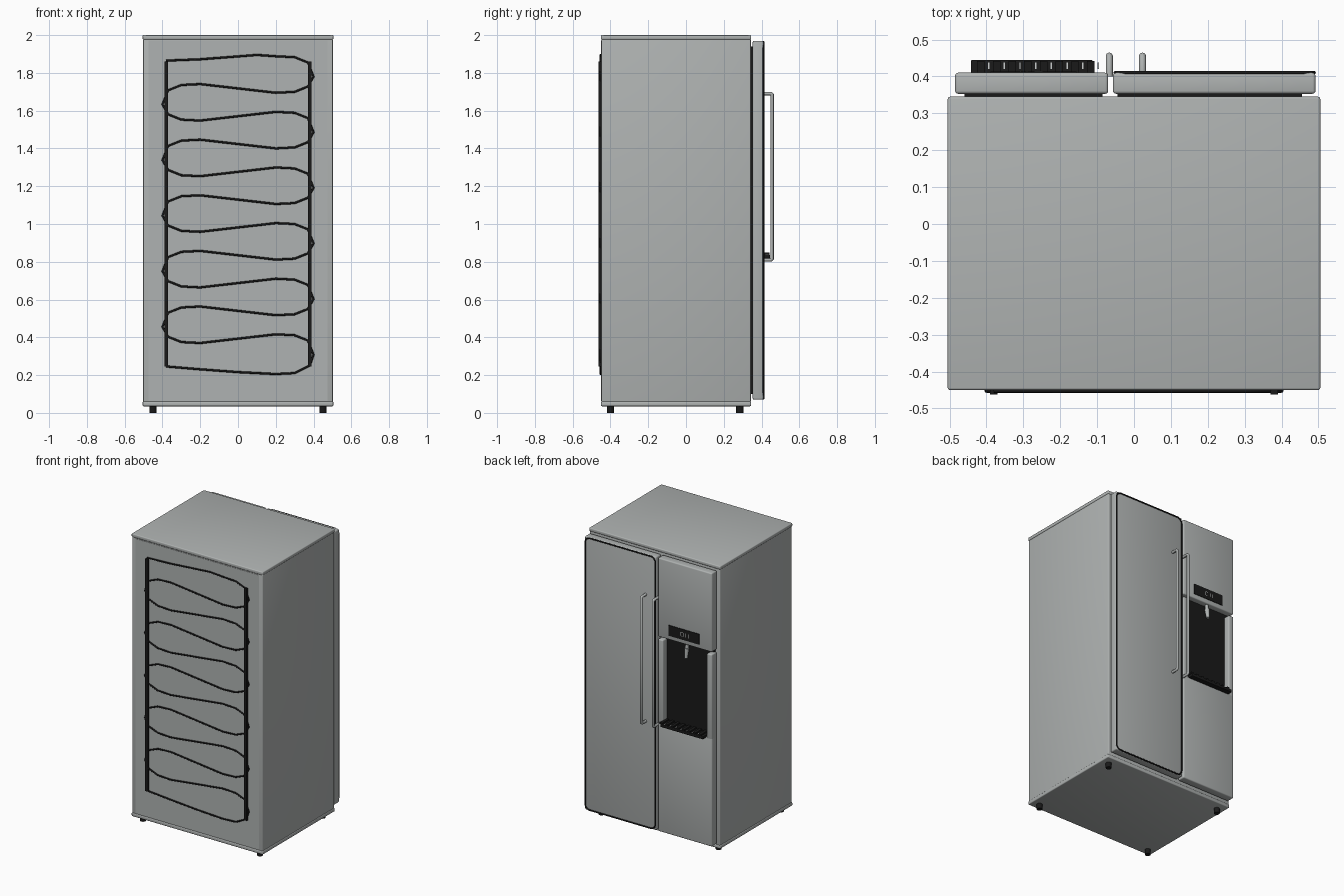
import bpy, bmesh, math
from mathutils import Vector

cube = bpy.data.objects.get("Cube")
if cube:
    bpy.data.objects.remove(cube, do_unlink=True)


def material(name, rgb):
    m = bpy.data.materials.new(name)
    m.use_nodes = True
    color = (*rgb, 1)
    m.diffuse_color = color
    m.node_tree.nodes["Principled BSDF"].inputs["Base Color"].default_value = color
    return m


STEEL = material("brushed_steel", (0.43, 0.45, 0.445))
BLACK = material("black_plastic", (0.01, 0.01, 0.01))
LIGHT = material("display_light", (0.6, 0.62, 0.62))


def smooth(obj):
    bpy.ops.object.select_all(action="DESELECT")
    obj.select_set(True)
    bpy.context.view_layer.objects.active = obj
    bpy.ops.object.shade_smooth_by_angle(angle=math.radians(35))


def link(name, data, mat):
    obj = bpy.data.objects.new(name, data)
    bpy.context.collection.objects.link(obj)
    data.materials.append(mat)
    return obj


def box(name, xs, ys, zs, mat, bevel=0.0):
    """Box between the given limits, with optional rounded edges."""
    bm = bmesh.new()
    bmesh.ops.create_cube(bm, size=1)
    for v in bm.verts:
        v.co = [lim[0] if c < 0 else lim[1] for c, lim in zip(v.co, (xs, ys, zs))]
    if bevel:
        bmesh.ops.bevel(bm, geom=bm.edges[:], offset=bevel, segments=3,
                        affect="EDGES", profile=0.5)
    mesh = bpy.data.meshes.new(name)
    bm.to_mesh(mesh)
    bm.free()
    obj = link(name, mesh, mat)
    if bevel:
        smooth(obj)
    return obj


def cylinder(name, base, top, r1, r2, sides, mat):
    """Tapered cylinder from one point to another."""
    a, b = Vector(base), Vector(top)
    bm = bmesh.new()
    bmesh.ops.create_cone(bm, cap_ends=True, segments=sides, radius1=r1,
                          radius2=r2, depth=(b - a).length)
    mesh = bpy.data.meshes.new(name)
    bm.to_mesh(mesh)
    bm.free()
    obj = link(name, mesh, mat)
    obj.location = (a + b) / 2
    obj.rotation_mode = "QUATERNION"
    obj.rotation_quaternion = (b - a).to_track_quat("Z", "Y")
    smooth(obj)
    return obj


def tube(name, points, radius, mat, closed=False):
    """Round tube along a polyline."""
    curve = bpy.data.curves.new(name, "CURVE")
    curve.dimensions = "3D"
    curve.bevel_depth = radius
    curve.bevel_resolution = 2
    curve.use_fill_caps = True
    spline = curve.splines.new("POLY")
    spline.points.add(len(points) - 1)
    for p, co in zip(spline.points, points):
        p.co = (*co, 1)
    spline.use_cyclic_u = closed
    return link(name, curve, mat)


# Cabinet
box("cabinet", (-0.502, 0.502), (-0.447, 0.343), (0.055, 1.98), STEEL, 0.006)
box("top_slab", (-0.505, 0.505), (-0.45, 0.345), (1.976, 2.0), STEEL, 0.006)
box("bottom_slab", (-0.505, 0.505), (-0.45, 0.345), (0.035, 0.06), STEEL, 0.006)
box("rear_panel", (-0.475, 0.475), (-0.449, -0.44), (0.064, 1.972), STEEL)

# Feet
for x in (-0.45, 0.45):
    for y in (-0.4, 0.285):
        cylinder("foot", (x, y, 0), (x, y, 0.04), 0.019, 0.019, 12, BLACK)

# Condenser bars and winding tube
for x in (-0.38, 0.38):
    box("condenser_bar", (x - 0.01, x + 0.01), (-0.462, -0.445), (0.245, 1.86), BLACK)
ROWS, PITCH = 12, 0.1472
coil = []
for i in range(ROWS):
    z = 1.865 - PITCH * i
    if i == ROWS - 1:
        z -= 0.025
    s = 1 if i % 2 == 0 else -1
    row = [(-0.37, 0.01), (-0.3, -0.018), (-0.2, -0.023), (0, 0),
           (0.2, 0.023), (0.3, 0.018), (0.37, -0.01), (0.4, -0.085)]
    if i == 0:
        row[:3] = [(-0.38, 0), (-0.2, 0.007)]
        row[1:3] = [(-0.2, 0.007), (0.1, 0.03)]
    if i == ROWS - 1:
        row = [(-0.38, 0.03), (-0.3, -0.01), (-0.2, -0.015), (0, -0.005),
               (0.2, 0.01), (0.38, 0.025)]
    coil += [(s * x, -0.452, z + dz) for x, dz in row]
tube("condenser_coil", coil, 0.0055, BLACK)

# Door gaskets
box("wide_door_gasket", (-0.045, 0.455), (0.34, 0.356), (0.1, 1.94), BLACK)
box("narrow_door_gasket", (-0.46, -0.085), (0.34, 0.356), (0.1, 1.94), BLACK)

# Wide door with dark rounded trim
DOOR = (0.353, 0.41)
box("wide_door", (-0.057, 0.492), DOOR, (0.07, 1.97), STEEL, 0.008)
trim = []
R = 0.035
for cx, cz, start in ((0.453, 1.93, 0), (-0.016, 1.93, 90),
                      (-0.016, 0.11, 180), (0.453, 0.11, 270)):
    for k in range(7):
        a = math.radians(start + 15 * k)
        trim.append((cx + R * math.cos(a), 0.41, cz + R * math.sin(a)))
tube("wide_door_trim", trim, 0.005, BLACK, True)

# Narrow door: upper panel, lower panel and two posts beside the dispenser
LEFT, RIGHT = -0.07, -0.485
box("narrow_door_upper", (RIGHT, LEFT), DOOR, (1.422, 1.97), STEEL, 0.008)
box("narrow_door_lower", (RIGHT, LEFT), DOOR, (0.07, 0.825), STEEL, 0.008)
for x0, x1 in ((RIGHT, RIGHT + 0.04), (LEFT - 0.04, LEFT)):
    box("dispenser_post", (x0, x1), DOOR, (0.81, 1.405), STEEL, 0.008)
box("dispenser_recess", (RIGHT + 0.01, LEFT - 0.01), (0.353, 0.368), (0.81, 1.43), BLACK)

# Drip tray with grille ribs
box("drip_tray", (-0.442, -0.112), (0.365, 0.445), (0.818, 0.838), BLACK, 0.004)
for i in range(8):
    x = -0.425 + i * 0.0425
    box("tray_rib", (x, x + 0.02), (0.37, 0.442), (0.836, 0.848), BLACK)
    box("tray_slot", (x + 0.029, x + 0.033), (0.42, 0.438), (0.837, 0.84), LIGHT)

# Water spout
cylinder("spout_neck", (-0.28, 0.385, 1.43), (-0.28, 0.39, 1.385), 0.012, 0.012, 16, STEEL)
cylinder("spout_lever", (-0.28, 0.39, 1.39), (-0.28, 0.4, 1.325), 0.016, 0.011, 16, STEEL)

# Control panel with a small clock made from bars
box("control_panel", (-0.389, -0.156), (0.405, 0.414), (1.452, 1.525), BLACK)
for x in (-0.25, -0.268, -0.29, -0.308):
    box("display_bar", (x - 0.0015, x + 0.0015), (0.413, 0.415), (1.475, 1.502), LIGHT)
for z in (1.475, 1.5):
    box("display_bar", (-0.268, -0.25), (0.413, 0.415), (z, z + 0.003), LIGHT)

# Handles
for x in (-0.067, 0.023):
    tube("door_handle", [(x, 0.4, 0.81), (x, 0.45, 0.81), (x, 0.456, 0.816),
                         (x, 0.456, 1.684), (x, 0.45, 1.69), (x, 0.4, 1.69)],
         0.0095, STEEL)
